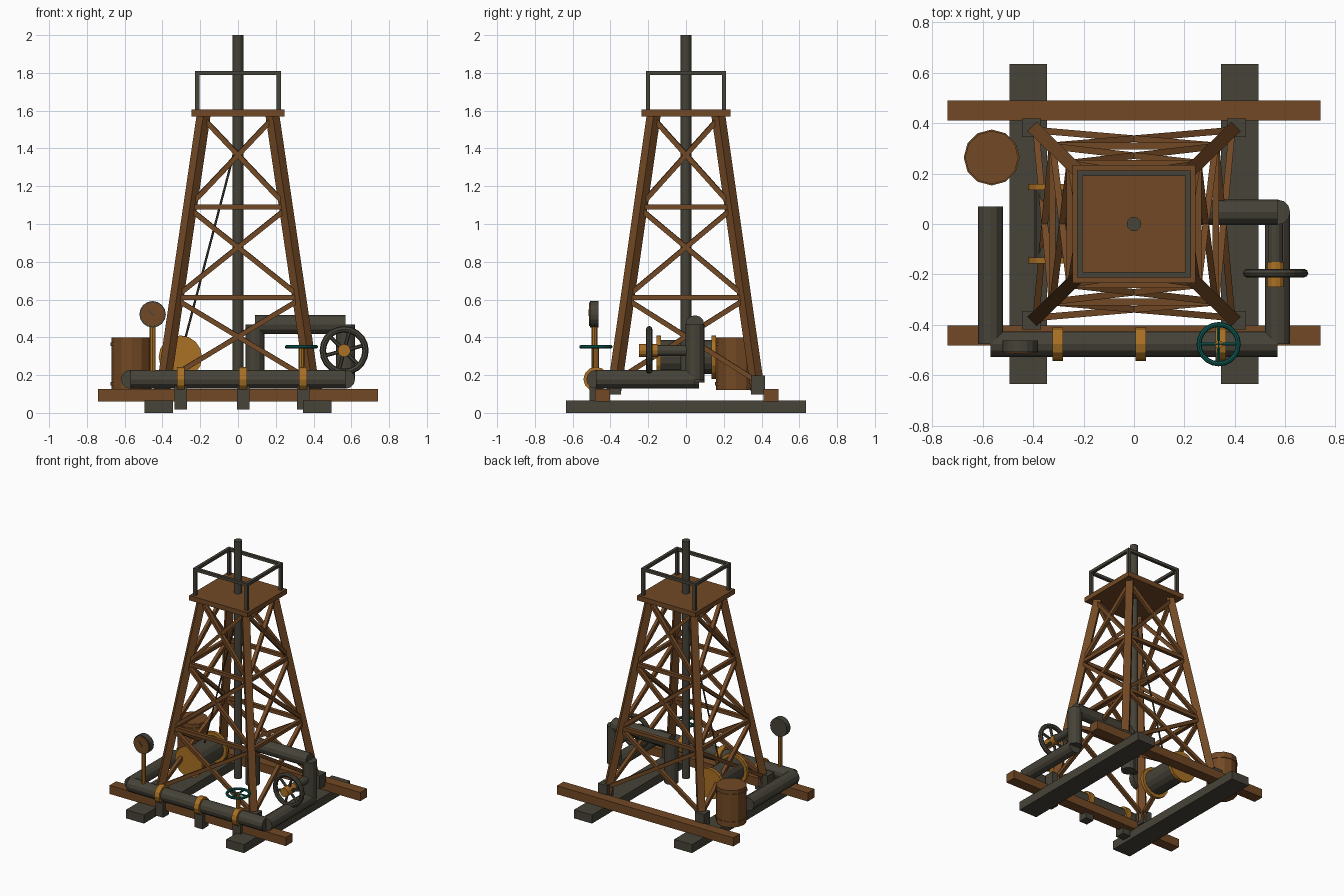
import bpy, bmesh, math
from mathutils import Vector, Matrix

if "Cube" in bpy.data.objects:
    bpy.data.objects.remove(bpy.data.objects["Cube"])


def mat(name, rgb):
    m = bpy.data.materials.new(name)
    m.diffuse_color = (*rgb, 1)
    m.use_nodes = True
    m.node_tree.nodes["Principled BSDF"].inputs["Base Color"].default_value = m.diffuse_color
    return m


WOOD = mat("brown_wood", (0.17, 0.066, 0.018))
IRON = mat("dark_iron", (0.062, 0.056, 0.040))
BRASS = mat("ochre_brass", (0.40, 0.165, 0.018))
TEAL = mat("teal_paint", (0.004, 0.10, 0.085))


def finish(name, bm, m):
    bmesh.ops.recalc_face_normals(bm, faces=bm.faces)
    me = bpy.data.meshes.new(name)
    bm.to_mesh(me)
    bm.free()
    me.materials.append(m)
    ob = bpy.data.objects.new(name, me)
    bpy.context.collection.objects.link(ob)
    return ob


def box(name, c, size, m):
    bm = bmesh.new()
    bmesh.ops.create_cube(bm, size=1, matrix=Matrix.Translation(c) @ Matrix.Diagonal((*size, 1)))
    return finish(name, bm, m)


def axis_matrix(a, b):
    a, b = Vector(a), Vector(b)
    d = b - a
    return Matrix.Translation((a + b) / 2) @ d.to_track_quat('Z', 'Y').to_matrix().to_4x4(), d.length


def beam(name, a, b, w, m):
    mx, length = axis_matrix(a, b)
    bm = bmesh.new()
    bmesh.ops.create_cube(bm, size=1, matrix=mx @ Matrix.Diagonal((w, w, length, 1)))
    return finish(name, bm, m)


def rod(name, a, b, r, m, n=12):
    mx, length = axis_matrix(a, b)
    bm = bmesh.new()
    bmesh.ops.create_cone(bm, cap_ends=True, segments=n, radius1=r, radius2=r, depth=length, matrix=mx)
    return finish(name, bm, m)


def ring(name, c, axis, R, r, m, n=20, k=8):
    bm = bmesh.new()
    mx = Matrix.Translation(c) @ Vector(axis).to_track_quat('Z', 'Y').to_matrix().to_4x4()
    loops = []
    for i in range(n):
        a = 2 * math.pi * i / n
        loops.append([bm.verts.new(mx @ Vector(((R + r * math.cos(t)) * math.cos(a),
                                                (R + r * math.cos(t)) * math.sin(a), r * math.sin(t))))
                      for t in (2 * math.pi * j / k for j in range(k))])
    for i in range(n):
        p, q = loops[i], loops[(i + 1) % n]
        for j in range(k):
            bm.faces.new((p[j], q[j], q[(j + 1) % k], p[(j + 1) % k]))
    return finish(name, bm, m)


# base: iron skids and timber cross beams
for s, side in ((-1, "left"), (1, "right")):
    box(f"skid_{side}", (0.42 * s, 0, 0.0325), (0.15, 1.27, 0.065), IRON)
box("front_beam", (0, -0.443, 0.094), (1.48, 0.08, 0.065), WOOD)
box("back_beam", (0, 0.45, 0.094), (1.48, 0.08, 0.065), WOOD)


# tower legs, shoes, girts and cross braces
def leg_point(sx, sy, z):
    t = (z - 0.13) / 1.44
    return (sx * (0.395 - 0.212 * t), sy * (0.378 - 0.206 * t), z)


corners = [(-1, -1), (1, -1), (1, 1), (-1, 1)]
for i, c in enumerate(corners):
    d = corners[(i + 1) % 4]
    beam(f"leg_{i}", leg_point(*c, 0.12), leg_point(*c, 1.58), 0.052, WOOD)
    box(f"leg_shoe_{i}", (c[0] * 0.407, c[1] * 0.382, 0.148), (0.075, 0.075, 0.1), IRON)
    for z in (0.61, 1.09):
        beam(f"girt_{i}", leg_point(*c, z), leg_point(*d, z), 0.027, WOOD)
    for lo, hi in ((0.17, 0.60), (0.62, 1.08), (1.10, 1.56)):
        beam(f"brace_a_{i}", leg_point(*c, lo), leg_point(*d, hi), 0.026, WOOD)
        beam(f"brace_b_{i}", leg_point(*d, lo), leg_point(*c, hi), 0.026, WOOD)

# platform and railing
box("platform", (0, 0, 1.587), (0.49, 0.47, 0.037), WOOD)
for i, c in enumerate(corners):
    d = corners[(i + 1) % 4]
    box(f"rail_post_{i}", (c[0] * 0.216, c[1] * 0.202, 1.705), (0.022, 0.022, 0.21), IRON)
    beam(f"rail_{i}", (c[0] * 0.216, c[1] * 0.202, 1.799), (d[0] * 0.216, d[1] * 0.202, 1.799), 0.022, IRON)

# drill pipe and cable
rod("drill_pipe", (0, 0, 0.2), (0, 0, 2.0), 0.029, IRON)
rod("cable", (-0.28, 0, 0.39), (-0.01, 0, 1.42), 0.006, IRON, 6)

# pipework: separate straight runs ending on each other's centre lines
path = [(0.09, 0.047, 0.16), (0.09, 0.047, 0.467), (0.57, 0.047, 0.467), (0.57, 0.047, 0.178),
        (0.57, -0.477, 0.178), (-0.57, -0.477, 0.178), (-0.57, 0.07, 0.178)]
for i in range(len(path) - 1):
    rod(f"pipe_run_{i}", path[i], path[i + 1], 0.05, IRON)

# pipe clamps and their supports
for x in (-0.303, 0.027, 0.345):
    rod("pipe_clamp", (x - 0.021, -0.477, 0.178), (x + 0.021, -0.477, 0.178), 0.066, BRASS)
    box("pipe_support", (x, -0.477, 0.08), (0.066, 0.07, 0.125), IRON)

# small valve on the front pipe
rod("valve_stem", (0.336, -0.477, 0.2), (0.336, -0.477, 0.355), 0.016, BRASS, 8)
ring("valve_wheel", (0.336, -0.477, 0.35), (0, 0, 1), 0.078, 0.010, TEAL)
for a in (0, math.pi / 2):
    v = Vector((math.cos(a), math.sin(a), 0)) * 0.078
    o = Vector((0.336, -0.477, 0.35))
    rod("valve_spoke", o - v, o + v, 0.007, TEAL, 6)

# large hand wheel on the right
hub = Vector((0.562, -0.195, 0.33))
rod("hand_wheel_hub", hub + Vector((0, -0.055, 0)), hub + Vector((0, 0.045, 0)), 0.034, BRASS)
rod("hand_wheel_shaft", hub + Vector((0, 0.04, 0)), hub + Vector((0, 0.22, 0)), 0.029, IRON)
ring("hand_wheel_rim", hub, (0, 1, 0), 0.113, 0.017, IRON)
for i in range(3):
    a = math.pi * i / 3 + 0.26
    v = Vector((math.cos(a), 0, math.sin(a))) * 0.113
    rod("hand_wheel_spoke", hub - v, hub + v, 0.010, IRON, 6)

# pressure gauge
rod("gauge_stem", (-0.452, -0.485, 0.2), (-0.452, -0.485, 0.47), 0.016, BRASS, 8)
rod("gauge_body", (-0.452, -0.508, 0.522), (-0.452, -0.463, 0.522), 0.070, IRON, 16)
rod("gauge_face", (-0.452, -0.513, 0.522), (-0.452, -0.507, 0.522), 0.062, WOOD, 16)
beam("gauge_needle", (-0.475, -0.514, 0.545), (-0.446, -0.514, 0.515), 0.006, IRON)

# winch drum
rod("winch_drum", (-0.305, -0.14, 0.295), (-0.305, 0.14, 0.295), 0.09, IRON, 16)
for y in (-0.145, 0.147):
    rod("winch_flange", (-0.305, y - 0.012, 0.295), (-0.305, y + 0.012, 0.295), 0.115, BRASS, 16)

# barrel with hoops
rod("barrel", (-0.565, 0.264, 0.12), (-0.565, 0.264, 0.4), 0.106, WOOD)
for z in (0.155, 0.363):
    rod("barrel_hoop", (-0.565, 0.264, z - 0.009), (-0.565, 0.264, z + 0.009), 0.111, WOOD)
